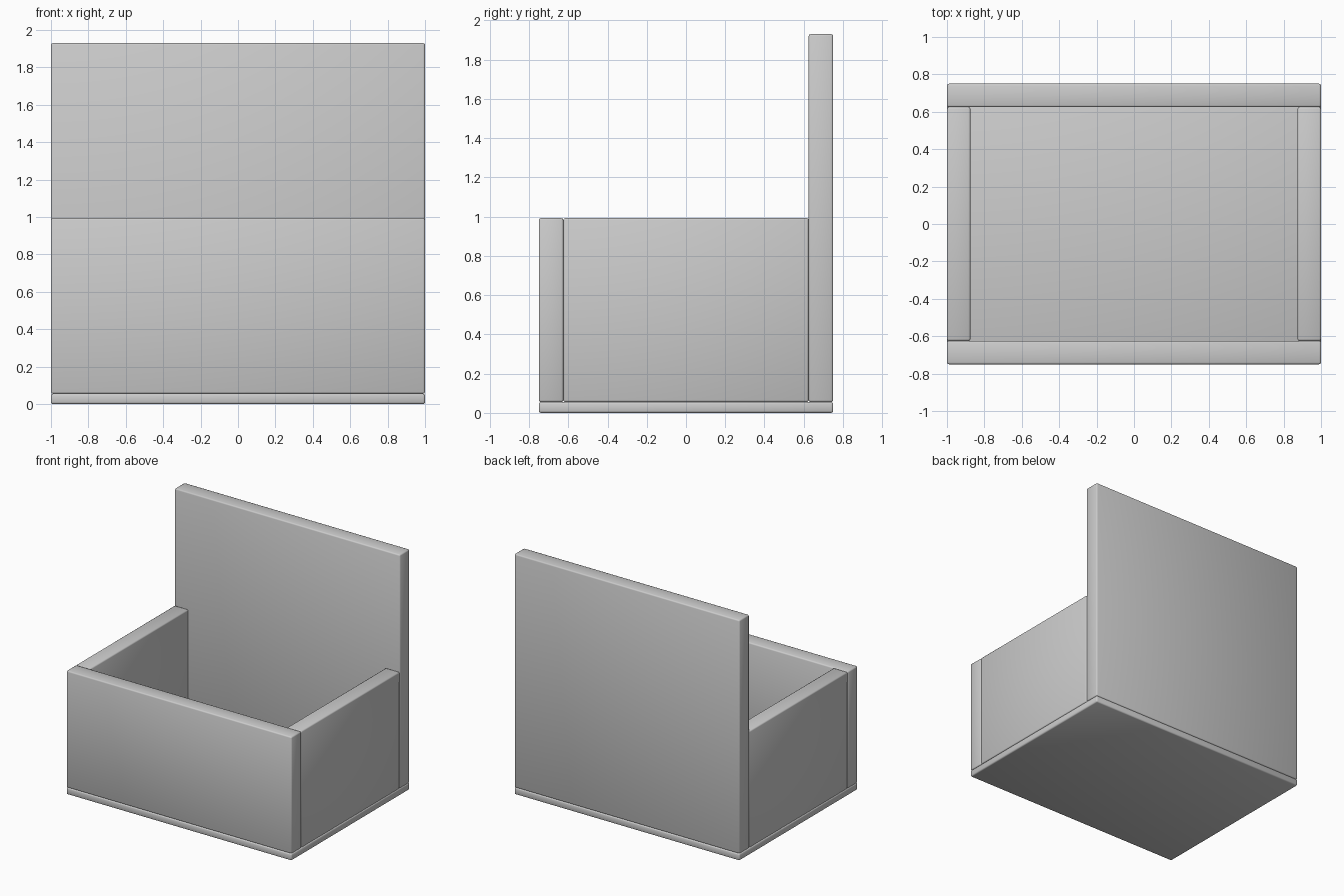
import bpy

if "Cube" in bpy.data.objects:
    bpy.data.objects.remove(bpy.data.objects["Cube"])

T = 0.125        # wall thickness
BASE = 0.055     # base plate height
LOW, HIGH = 0.9925, 1.93


def board(name, x, y, z):
    """Softly bevelled board spanning the given (min, max) ranges."""
    ranges = (x, y, z)
    bpy.ops.mesh.primitive_cube_add(size=1, location=[(a + b) / 2 for a, b in ranges])
    ob = bpy.context.object
    ob.name = name
    ob.scale = [b - a for a, b in ranges]
    bpy.ops.object.transform_apply(location=False, rotation=False, scale=True)
    bpy.ops.object.shade_smooth()
    bevel = ob.modifiers.new("soft_edges", 'BEVEL')
    bevel.width = 0.01
    bevel.segments = 2
    return ob


# base plate
board("base_plate", (-1, 1), (-0.75, 0.75), (0, BASE))

# low front wall and tall back panel
board("front_wall", (-1, 1), (-0.75, -0.75 + T), (BASE, LOW))
board("back_panel", (-1, 1), (0.75 - T, 0.75), (BASE, HIGH))

# side walls fitted between front and back
for side, x in (("left", (-1, -1 + T)), ("right", (1 - T, 1))):
    board(side + "_wall", x, (-0.75 + T, 0.75 - T), (BASE, LOW))
